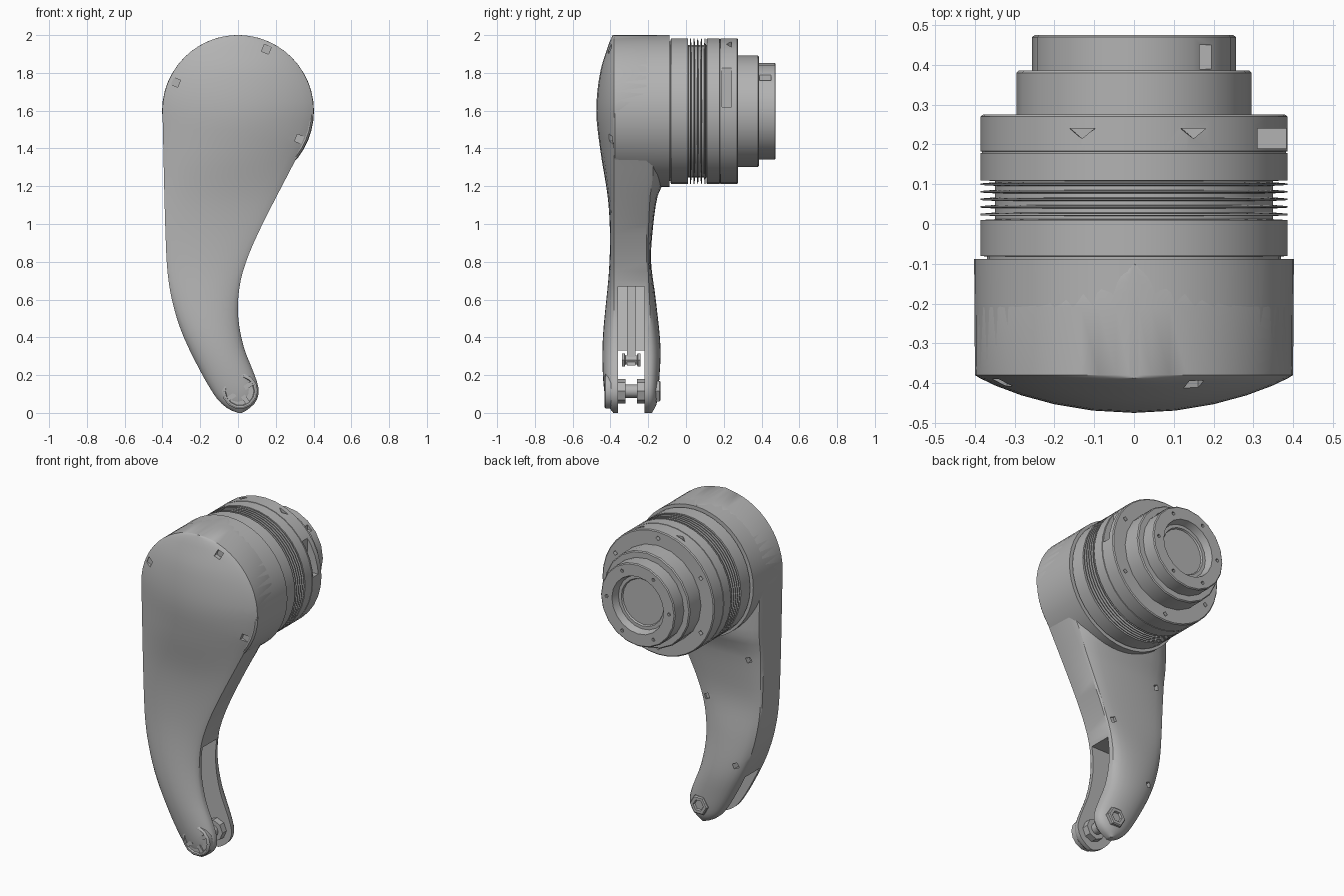
import bpy, bmesh
from math import sin, cos, pi, sqrt
from mathutils import Vector, Matrix

if "Cube" in bpy.data.objects:
    bpy.data.objects.remove(bpy.data.objects["Cube"])

grey = bpy.data.materials.new("plain grey")
grey.use_nodes = True
grey.diffuse_color = (0.45, 0.45, 0.45, 1)
grey.node_tree.nodes["Principled BSDF"].inputs["Base Color"].default_value = grey.diffuse_color

HIP = 1.597          # height of the drum axis
TIP = (0.01, 0.115)  # x, z of the fork pin


def loft(name, rings):
    """Skin a list of equal-length point rings and cap both ends."""
    bm = bmesh.new()
    rows = [[bm.verts.new(p) for p in ring] for ring in rings]
    n = len(rows[0])
    for a, b in zip(rows, rows[1:]):
        for i in range(n):
            j = (i + 1) % n
            bm.faces.new((a[i], a[j], b[j], b[i]))
    bm.faces.new(rows[0])
    bm.faces.new(rows[-1])
    bmesh.ops.recalc_face_normals(bm, faces=bm.faces)
    mesh = bpy.data.meshes.new(name)
    bm.to_mesh(mesh)
    bm.free()
    mesh.materials.append(grey)
    obj = bpy.data.objects.new(name, mesh)
    bpy.context.collection.objects.link(obj)
    return obj


def lathe(name, profile, x=0.0, z=HIP, sides=32, turn=0.0):
    """Revolve (radius, y) pairs about an axis parallel to y."""
    return loft(name, [[(x + r * cos(turn + 2 * pi * i / sides), y,
                         z + r * sin(turn + 2 * pi * i / sides))
                        for i in range(sides)] for r, y in profile])


def prism(name, outline, y0, y1):
    """Extrude an (x, z) outline along y."""
    return loft(name, [[(x, y, z) for x, z in outline] for y in (y0, y1)])


def box(name, x0, x1, y0, y1, z0, z1):
    return prism(name, [(x0, z0), (x1, z0), (x1, z1), (x0, z1)], y0, y1)


def activate(obj):
    bpy.ops.object.select_all(action='DESELECT')
    obj.select_set(True)
    bpy.context.view_layer.objects.active = obj


def cut(obj, cutters):
    for c in cutters:
        c.hide_render = True
        activate(obj)
        mod = obj.modifiers.new("cut", 'BOOLEAN')
        mod.operation, mod.solver, mod.object = 'DIFFERENCE', 'EXACT', c
        bpy.ops.object.modifier_apply(modifier=mod.name)
        bpy.data.objects.remove(c)


def smooth(obj, angle=0.55):
    activate(obj)
    bpy.ops.object.shade_smooth_by_angle(angle=angle)


def curve(points):
    """Smooth interpolation through (z, value) pairs."""
    def slope(i):
        a, b = points[max(i - 1, 0)], points[min(i + 1, len(points) - 1)]
        return (b[1] - a[1]) / (b[0] - a[0])

    def at(z):
        z = min(max(z, points[0][0]), points[-1][0])
        i = max(k for k in range(len(points) - 1) if points[k][0] <= z)
        (z0, v0), (z1, v1) = points[i], points[i + 1]
        h = z1 - z0
        t = (z - z0) / h
        return (v0 * (1 + 2 * t) * (1 - t) ** 2 + h * slope(i) * t * (1 - t) ** 2
                + v1 * t * t * (3 - 2 * t) + h * slope(i + 1) * t * t * (t - 1))
    return at


# Curved leg shell: outline and depth as functions of height
left = curve([(0, 0), (.02, -.05), (.08, -.115), (.28, -.23), (.46, -.31),
              (.65, -.36), (.85, -.38), (1.6, -.4)])
right = curve([(0, .02), (.02, .055), (.06, .095), (.12, .11), (.2, .088), (.35, .03),
               (.52, 0), (.68, .01), (.82, .05), (1, .13), (1.35, .31), (1.47, .37), (1.6, .4)])
front = curve([(0, -.385), (.05, -.42), (.2, -.44), (.4, -.44), (.8, -.405), (1.1, -.41),
               (1.4, -.455), (1.6, -.475), (1.8, -.455), (1.95, -.41), (2, -.388)])
back = curve([(0, -.18), (.05, -.155), (.2, -.14), (.35, -.135), (.6, -.16),
              (.8, -.185), (.95, -.178), (1.15, -.15), (1.25, -.11), (2, -.1)])
EDGE_F, EDGE_B, ACROSS = -.38, -.21, 12


def leg_ring(z):
    if z < 1.6:
        xl, xr = left(z), right(z)
    else:
        xr = max(sqrt(max(.16 - (z - 1.6) ** 2, 0)), .012)
        xl = -xr
    k = .5 + .4 * min(z / 1.5, 1)
    mid, half = (xl + xr) / 2, (xr - xl) / 2
    ring = []
    for edge, crown, power, sign in ((EDGE_F, front(z), k, 1), (EDGE_B, back(z), .4, -1)):
        for i in range(ACROSS + 1):
            u = -sign * cos(pi * i / ACROSS)
            ring.append((mid + half * u, edge + (crown - edge) * max(1 - u * u, 0) ** power, z))
    return ring


heights = [.2 * (1 - cos(pi / 2 * i / 9)) for i in range(9)]
heights += [.2 + 1.4 * i / 28 for i in range(28)]
heights += [1.6 + .4 * sin(pi / 2 * i / 14) for i in range(15)]
leg = loft("leg_shell", [leg_ring(z) for z in heights])

# Fork slot and closed pocket above it, and small screw pockets
slot = [(1, -1), (1, .67), (-.31, .67), (-.2, .33), (-1, .33), (-1, -1)]
cutters = [prism("slot_cutter", slot, -.36, -.22)]
for x, z in ((-.33, 1.75), (.15, 1.925), (.325, 1.45)):
    cutters.append(lathe("screw_cutter", [(.028, -.6), (.028, -.385)], x, z, 4, .4))
for x, z in ((-.31, 1.09), (-.01, .78), (-.235, .42)):
    cutters.append(lathe("screw_cutter", [(.022, -.205), (.022, 0)], x, z, 4, .4))
cut(leg, cutters)
smooth(leg)

# Round housing behind the leg
smooth(lathe("hip_housing", [(.39, -.385), (.4, -.375), (.402, -.088)], z=1.598, sides=48))

# Motor drum with cooling fins
drum_profile = [(.37, -.1), (.37, -.082), (.386, -.08), (.386, .01), (.35, .012)]
for i in range(5):
    y = .02 + i * .019
    drum_profile += [(.35, y), (.386, y + .002), (.386, y + .006), (.35, y + .009)]
drum_profile += [(.35, .108), (.386, .11), (.386, .178), (.382, .179),
                 (.382, .182), (.386, .183), (.386, .27), (.38, .275)]
drum = lathe("motor_drum", drum_profile, sides=36)
cutters = [box("window_cutter", .31, .5, .19, .24, 1.62, 1.85)]
for x in (-.13, .15):
    cutters.append(loft("notch_cutter", [[(x - w, .24, z), (x + w, .24, z), (x, .215, z)]
                                         for w, z in ((.03, 1.93), (.04, 2.05))]))
for i in range(6):
    a = pi / 6 + i * pi / 3
    cutters.append(lathe("hole_cutter", [(.015, .25), (.015, .3)],
                         .34 * cos(a), HIP + .34 * sin(a), 4))
cut(drum, cutters)
smooth(drum)

# Output flange: two steps with a recessed centre
flange = lathe("output_flange", [(.296, .26), (.296, .38), (.29, .386), (.256, .386),
                                 (.256, .47), (.25, .475), (.178, .475), (.165, .43),
                                 (.145, .43), (.14, .42)], sides=20)
cutters = [box("key_cutter", .165, .4, .39, .45, 1.76, 2)]
for i in range(6):
    a = i * pi / 3
    cutters.append(lathe("hole_cutter", [(.011, .46), (.011, .5)],
                         .215 * cos(a), HIP + .215 * sin(a), 6))
cut(flange, cutters)
smooth(flange)

# Fork pin: through rod, inner washers and outer bolt heads
px, pz = TIP
smooth(lathe("pin_rod", [(.035, -.37), (.035, -.21)], px, pz, 12))
for name, y0, y1 in (("front_washer", -.365, -.32), ("back_washer", -.26, -.215)):
    smooth(lathe(name, [(.065, y0), (.065, y1)], px, pz, 8))
smooth(lathe("front_bolt_head", [(.095, -.37), (.095, -.425), (.085, -.432),
                                 (.078, -.432), (.074, -.422)], px, pz, 14))
for i in range(4):
    turn = Matrix.Rotation(pi / 4 + i * pi / 2 - .2, 2)
    corners = [turn @ Vector(c) for c in ((.03, -.012), (.076, -.012), (.076, .012), (.03, .012))]
    prism("bolt_rib", [(px + c.x, pz + c.y) for c in corners], -.43, -.415)
smooth(lathe("back_bolt_head", [(.062, -.2), (.062, -.14), (.055, -.134),
                                (.035, -.134), (.03, -.145)], px, pz, 6))

# Linkage bar and its nut inside the slot
prism("linkage_bar", [(-.12, .25), (-.07, .25), (-.13, .68), (-.22, .68)], -.312, -.268)
smooth(lathe("linkage_nut", [(.04, -.34), (.04, -.325), (.028, -.32), (.028, -.26),
                             (.04, -.255), (.04, -.24)], -.095, .28, 6))
